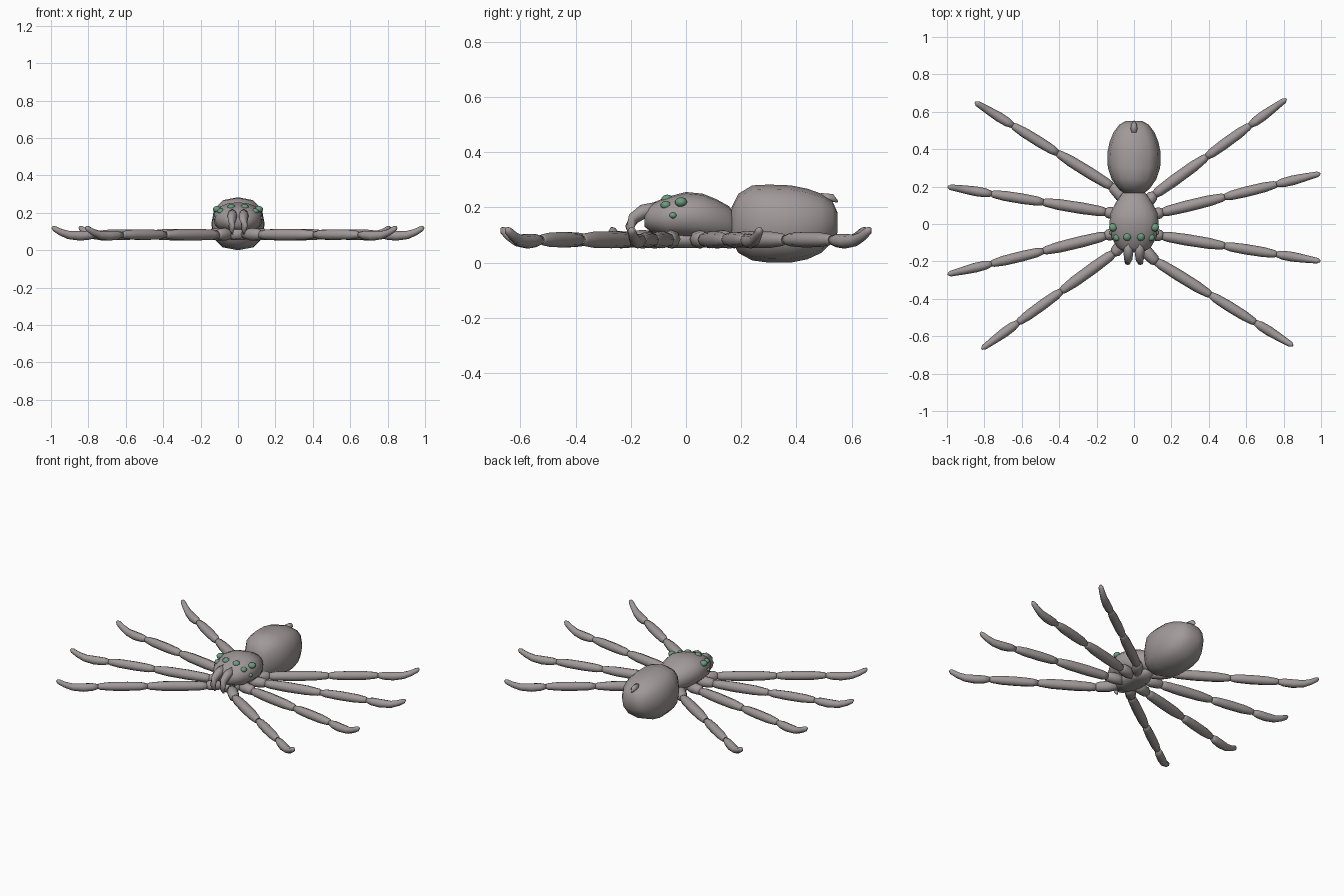
import bpy, bmesh, math
from mathutils import Vector

if "Cube" in bpy.data.objects:
    bpy.data.objects.remove(bpy.data.objects["Cube"])


def material(name, rgb):
    m = bpy.data.materials.new(name)
    m.diffuse_color = (*rgb, 1)
    m.use_nodes = True
    m.node_tree.nodes["Principled BSDF"].inputs["Base Color"].default_value = m.diffuse_color
    return m


GREY = material("warm grey", (0.36, 0.32, 0.32))
GREEN = material("eye green", (0.145, 0.33, 0.21))


def finish(bm, name, mat, smooth=True):
    bmesh.ops.recalc_face_normals(bm, faces=bm.faces)
    me = bpy.data.meshes.new(name)
    bm.to_mesh(me)
    bm.free()
    me.materials.append(mat)
    for p in me.polygons:
        p.use_smooth = smooth
    ob = bpy.data.objects.new(name, me)
    bpy.context.collection.objects.link(ob)
    return ob


def skin(bm, rings):
    """Bridge a list of point rings and cap both ends."""
    rs = [[bm.verts.new(p) for p in r] for r in rings]
    n = len(rs[0])
    for a, b in zip(rs, rs[1:]):
        for i in range(n):
            bm.faces.new((a[i], a[(i + 1) % n], b[(i + 1) % n], b[i]))
    bm.faces.new(rs[0])
    bm.faces.new(rs[-1][::-1])


def body(name, sections, sides, power):
    """Loft along y; each section is (y, half width, low z, high z)."""
    bm = bmesh.new()
    rings = []
    for y, w, lo, hi in sections:
        ring = []
        for i in range(sides):
            a = 2 * math.pi * i / sides
            c, s = math.cos(a), math.sin(a)
            x = math.copysign(abs(c) ** power, c) * w
            z = (lo + hi) / 2 + math.copysign(abs(s) ** power, s) * (hi - lo) / 2
            ring.append((x, y, z))
        rings.append(ring)
    skin(bm, rings)
    return finish(bm, name, GREY)


def tube(bm, pts, radii, sides=8):
    """Round tapered tube through the points."""
    pts = [Vector(p) for p in pts]
    rings = []
    for i, (p, r) in enumerate(zip(pts, radii)):
        d = (pts[min(i + 1, len(pts) - 1)] - pts[max(i - 1, 0)]).normalized()
        u = d.cross(Vector((0, 0, 1)) if abs(d.z) < 0.9 else Vector((1, 0, 0))).normalized()
        v = u.cross(d)
        rings.append([p + r * (u * math.cos(t) + v * math.sin(t))
                      for t in (2 * math.pi * k / sides for k in range(sides))])
    skin(bm, rings)


# abdomen
body("abdomen", [
    (0.165, 0.055, 0.08, 0.20), (0.19, 0.085, 0.035, 0.25),
    (0.24, 0.12, 0.008, 0.28), (0.30, 0.14, 0.0, 0.283),
    (0.38, 0.143, 0.0, 0.28), (0.44, 0.13, 0.012, 0.268),
    (0.49, 0.11, 0.035, 0.25), (0.53, 0.08, 0.075, 0.225),
    (0.55, 0.045, 0.11, 0.18)], 12, 0.8)

# head and thorax
body("head_and_thorax", [
    (-0.15, 0.05, 0.13, 0.19), (-0.125, 0.09, 0.11, 0.215),
    (-0.07, 0.122, 0.09, 0.238), (0.0, 0.132, 0.085, 0.256),
    (0.06, 0.125, 0.08, 0.25), (0.11, 0.10, 0.08, 0.23),
    (0.155, 0.07, 0.085, 0.205), (0.19, 0.035, 0.10, 0.16)], 16, 0.9)

# breastplate under the thorax, between the leg roots
body("breastplate", [
    (-0.13, 0.035, 0.06, 0.11), (-0.06, 0.075, 0.052, 0.12),
    (0.05, 0.075, 0.052, 0.12), (0.14, 0.03, 0.06, 0.11)], 10, 0.8)

# spinneret bump at the rear of the abdomen
bm = bmesh.new()
tube(bm, [(0, 0.49, 0.235), (0, 0.53, 0.235), (0, 0.55, 0.22)], [0.02, 0.016, 0.004], 6)
finish(bm, "spinneret", GREY)

# curved fangs
for side, s in (("left", -1), ("right", 1)):
    bm = bmesh.new()
    tube(bm, [(s * 0.03, -0.10, 0.195), (s * 0.03, -0.155, 0.185), (s * 0.031, -0.19, 0.16),
              (s * 0.034, -0.203, 0.13), (s * 0.033, -0.198, 0.105), (s * 0.03, -0.188, 0.085)],
         [0.026, 0.026, 0.022, 0.017, 0.012, 0.005])
    finish(bm, side + "_fang", GREY)

# eight eyes, four on each side
for side, s in (("left", -1), ("right", 1)):
    for k, (x, y, z, r) in enumerate([(0.036, -0.068, 0.229, 0.022), (0.092, -0.073, 0.208, 0.019),
                                      (0.112, -0.018, 0.219, 0.022), (0.12, -0.047, 0.171, 0.014)]):
        bm = bmesh.new()
        bmesh.ops.create_uvsphere(bm, u_segments=12, v_segments=8, radius=r)
        for v in bm.verts:
            v.co.z *= 0.8
            v.co += Vector((s * x, y, z))
        finish(bm, f"{side}_eye_{k + 1}", GREEN)

# legs: root, hip and tip in plan; the left side is the right side turned half round
LEGS = [((0.035, 0.07), (0.10, 0.15), (0.81, 0.665)),
        ((0.04, 0.035), (0.14, 0.06), (0.99, 0.268)),
        ((0.04, -0.045), (0.14, -0.062), (0.99, -0.198)),
        ((0.03, -0.11), (0.11, -0.195), (0.845, -0.648))]
for side, s in (("right", 1), ("left", -1)):
    for k, (root, hip, tip) in enumerate(LEGS):
        root, hip, tip = (Vector((s * p[0], s * p[1], 0)) for p in (root, hip, tip))

        def at(t, z):
            return hip.lerp(tip, t) + Vector((0, 0, z))

        bm = bmesh.new()
        # hip joint
        z = Vector((0, 0, 0.085))
        tube(bm, [root + z, root.lerp(hip, 0.5) + z, hip + z, at(0.02, 0.085)],
             [0.024, 0.034, 0.03, 0.018])
        # upper and middle segments, swollen in the middle
        for a, b, r in ((0.0, 0.41, 0.031), (0.405, 0.735, 0.028)):
            tube(bm, [at(a + (b - a) * f, 0.083) for f in (0, 0.12, 0.4, 0.75, 0.95, 1)],
                 [r * g for g in (0.6, 0.88, 1, 0.95, 0.72, 0.5)])
        # foot, curling up at the end
        tube(bm, [at(0.73, 0.083), at(0.77, 0.08), at(0.83, 0.077), at(0.9, 0.081),
                  at(0.95, 0.096), at(0.99, 0.115), at(1.003, 0.124)],
             [0.015, 0.024, 0.026, 0.022, 0.018, 0.015, 0.007])
        finish(bm, f"{side}_leg_{k + 1}", GREY)
